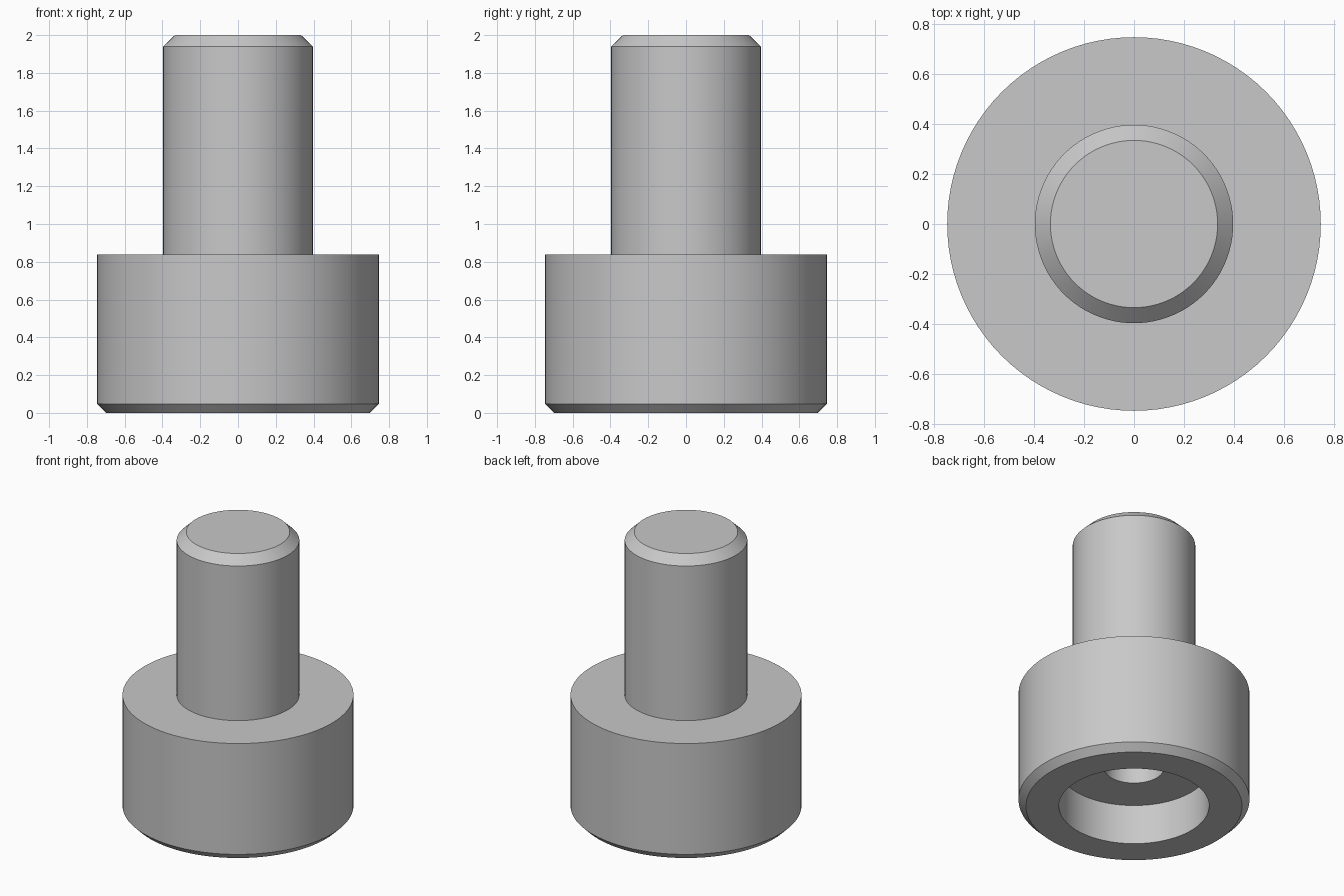
import bpy
import bmesh
import math

if "Cube" in bpy.data.objects:
    bpy.data.objects.remove(bpy.data.objects["Cube"])

SEGMENTS = 96

# Plain grey metal
grey = bpy.data.materials.new("grey_metal")
grey.diffuse_color = (0.58, 0.58, 0.58, 1.0)
grey.use_nodes = True
grey.node_tree.nodes["Principled BSDF"].inputs["Base Color"].default_value = grey.diffuse_color


def lathe(name, profile, material):
    """Spin an (r, z) profile that starts and ends on the z axis."""
    bm = bmesh.new()
    verts = [bm.verts.new((r, 0, z)) for r, z in profile]
    edges = [bm.edges.new(pair) for pair in zip(verts, verts[1:])]
    bmesh.ops.spin(bm, geom=verts + edges, cent=(0, 0, 0), axis=(0, 0, 1),
                   angle=math.tau, steps=SEGMENTS, use_duplicate=False)
    bmesh.ops.remove_doubles(bm, verts=bm.verts, dist=1e-4)
    bmesh.ops.recalc_face_normals(bm, faces=bm.faces)
    mesh = bpy.data.meshes.new(name)
    bm.to_mesh(mesh)
    bm.free()
    mesh.materials.append(material)
    obj = bpy.data.objects.new(name, mesh)
    bpy.context.collection.objects.link(obj)
    bpy.context.view_layer.objects.active = obj
    obj.select_set(True)
    bpy.ops.object.shade_smooth_by_angle(angle=math.radians(30))
    obj.select_set(False)
    return obj


lathe("stepped_pin", [
    # blind bore
    (0, 1.0), (0.194, 1.0), (0.194, 0.284),
    # counterbore
    (0.485, 0.284), (0.485, 0),
    # wide head with chamfered foot
    (0.698, 0), (0.746, 0.048), (0.746, 0.838),
    # shaft with chamfered tip
    (0.396, 0.838), (0.396, 1.94), (0.334, 2.0), (0, 2.0),
], grey)
